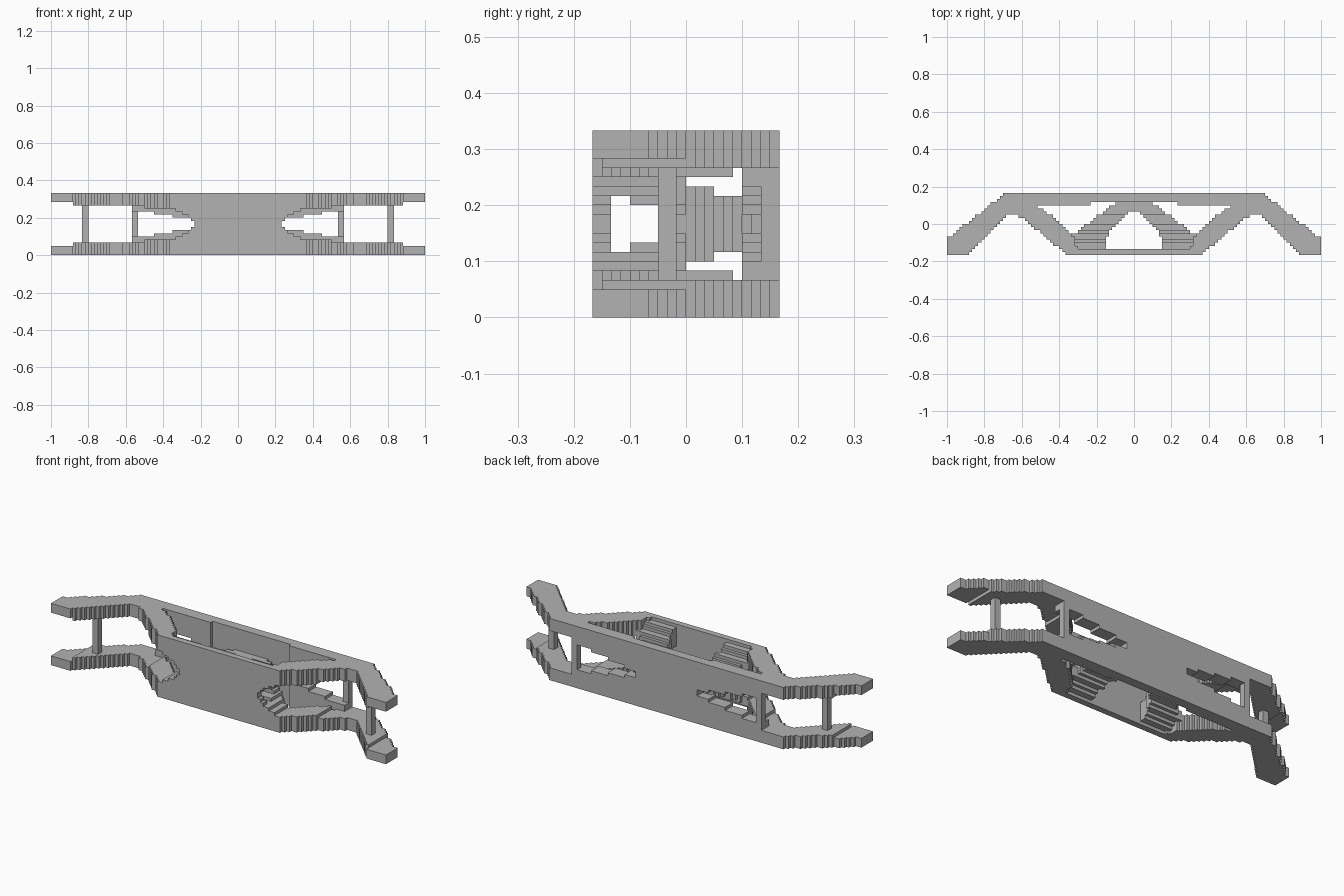
import bpy, bmesh
from mathutils import Vector

cube = bpy.data.objects.get("Cube")
if cube:
    bpy.data.objects.remove(cube)

S = 1 / 60                 # block size
NX, NY, NZ = 60, 20, 10    # blocks in half length, full depth, half height

grey = bpy.data.materials.new("mid grey")
grey.use_nodes = True
grey.diffuse_color = (0.45, 0.45, 0.45, 1)
grey.node_tree.nodes["Principled BSDF"].inputs["Base Color"].default_value = (0.45, 0.45, 0.45, 1)


def ramp(v, points):
    """Piecewise linear value through the given points."""
    if v <= points[0][0]:
        return points[0][1]
    for (a, fa), (b, fb) in zip(points, points[1:]):
        if v <= b:
            return fa + (fb - fa) * (v - a) / (b - a)
    return points[-1][1]


def inside(x, y, outline):
    hit = False
    for (ax, ay), (bx, by) in zip(outline, outline[1:] + outline[:1]):
        if (ay > y) != (by > y) and x < ax + (bx - ax) * (y - ay) / (by - ay):
            hit = not hit
    return hit


# Plan outlines of one half (x >= 0)
FRONT = [(0, -.17), (.35, -.17), (.36, -.133), (0, -.133)]
BACK = [(0, .17), (.685, .17), (.66, .1), (.24, .1), (.24, .117), (0, .117)]
ARCH = [(0, .13), (.08, .125), (.33, -.06), (.36, -.133), (.15, -.133),
        (.15, -.07), (.1, 0), (.03, .06), (0, .06)]
LEG = [(.685, .17), (.75, .117), (1, -.08), (1, -.17), (.9, -.17), (.68, .05),
       (.62, .05), (.35, -.17), (.3, -.133), (.33, -.06), (.45, .05), (.53, .1), (.6, .17)]


# Each rule gives the open core and the outer limit, in blocks from mid height
def notch(x):
    return ramp(x, [(.23, 0), (.28, 3), (.33, 4.2), (.37, 6)])


def front_rule(x, y):
    return notch(x), NZ


def back_rule(x, y):
    if x > .567:
        return 6, NZ
    return ramp(x, [(.18, 0), (.2, 1), (.4, 3), (.55, 4.5)]), NZ


def arch_rule(x, y):
    core = 3 if y < -.1 else 2 if y < -.05 else 0
    return max(core, notch(x)), ramp(y, [(-.13, 9.5), (-.05, 6.2), (.02, 4), (.07, 3)])


def leg_rule(x, y):
    return ramp(x, [(.3, 5), (.5, 5.5), (.57, 6), (.85, 6), (.93, 7)]), NZ


def post_rule(x, y):
    return 0, NZ


def box(x0, y0):
    return [(x0, y0), (x0 + 2 * S, y0), (x0 + 2 * S, y0 + 2 * S), (x0, y0 + 2 * S)]


PARTS = [
    ("front_plate", FRONT, front_rule),
    ("back_plate", BACK, back_rule),
    ("legs", LEG, leg_rule),
    ("inner_arch", ARCH, arch_rule),
    ("back_posts", box(32 * S, 8 * S), post_rule),
    ("end_posts", box(48 * S, -3 * S), post_rule),
]

# Fill the blocks, mirrored left to right and top to bottom
owner = {}
for name, outline, rule in PARTS:
    for i in range(NX):
        for j in range(NY):
            x, y = (i + .5) * S, (j + .5 - NY / 2) * S
            if not inside(x, y, outline):
                continue
            core, limit = rule(x, y)
            for k in range(NZ):
                if core <= k + .5 <= limit:
                    for ci in (i, -1 - i):
                        for ck in (NZ + k, NZ - 1 - k):
                            owner.setdefault((ci, j, ck), name)


# Skin the outside of the blocks and merge the flat areas
def build(name):
    bm = bmesh.new()
    verts = {}

    def vert(p):
        if p not in verts:
            verts[p] = bm.verts.new(Vector((p[0], p[1] - NY / 2, p[2])) * S)
        return verts[p]

    for cell, part in owner.items():
        if part != name:
            continue
        for axis in range(3):
            u, v = (axis + 1) % 3, (axis + 2) % 3
            for side in (0, 1):
                near = list(cell)
                near[axis] += 2 * side - 1
                if tuple(near) in owner:
                    continue
                ring = []
                for du, dv in ((0, 0), (1, 0), (1, 1), (0, 1)):
                    p = list(cell)
                    p[axis] += side
                    p[u] += du
                    p[v] += dv
                    ring.append(vert(tuple(p)))
                bm.faces.new(ring if side else ring[::-1])
    bmesh.ops.dissolve_limit(bm, angle_limit=0.01, verts=bm.verts, edges=bm.edges)
    mesh = bpy.data.meshes.new(name)
    bm.to_mesh(mesh)
    bm.free()
    mesh.materials.append(grey)
    bpy.context.collection.objects.link(bpy.data.objects.new(name, mesh))


for name, _, _ in PARTS:
    build(name)
